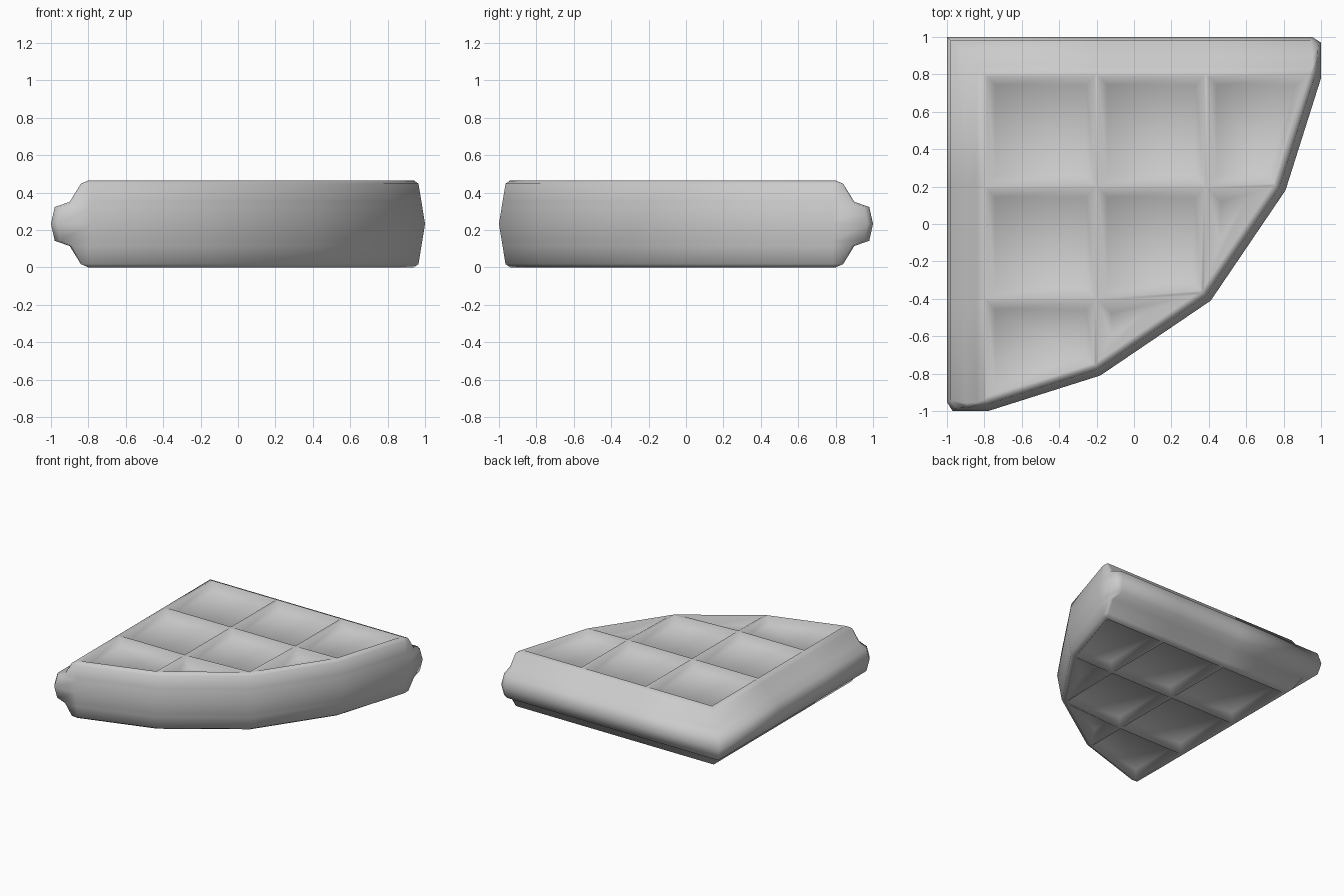
import bpy, bmesh

cube = bpy.data.objects.get("Cube")
if cube:
    bpy.data.objects.remove(cube)

MID = 0.2325
# Wall levels from middle to top: height above middle, crust setback, arc setback
LEVELS = [(0.0, 0.0, 0.0), (0.09, 0.02, 0.0146), (0.118, 0.10, 0.0192),
          (0.215, 0.16, 0.035), (0.2325, 0.2, 0.06)]
# Arc corners measured from the tip of the quarter
ARC = [(0.22, -2), (0.82, -1.81), (1.41, -1.41), (1.81, -0.82), (2, -0.22)]


def outline(crust, arc):
    """Quarter outline, counterclockwise from the tip."""
    c = 0.03 * (1 - crust / 0.2)
    left, back, rim = -1 + crust, 1 - crust, 1 - arc
    k = 1 - arc / 2
    curve = [(-1 + x * k, 1 + y * k) for x, y in ARC]
    pts = [(left, back), (left, 0.2), (left, -0.4),
           (left, -rim + 1.6 * c), (left + c, -rim)] + curve
    pts += [(rim, back - c), (rim - 1.6 * c, back), (0.385, back), (-0.2, back)]
    if crust == LEVELS[-1][1]:          # the crust ends meet the arc here
        pts[5] = pts[4] = pts[3]
        pts[9] = pts[10] = pts[11]
    return pts


bm = bmesh.new()


def ring(level, side):
    h, crust, arc = level
    return [bm.verts.new((x, y, MID + side * h)) for x, y in outline(crust, arc)]


# Crust and curved wall, from bottom to top
rings = [ring(l, -1) for l in reversed(LEVELS)] + [ring(l, 1) for l in LEVELS[1:]]
for a, b in zip(rings, rings[1:]):
    n = len(a)
    for i in range(n):
        j = (i + 1) % n
        bm.faces.new((a[i], a[j], b[j], b[i]))

# Waffle cells on both sides; letters are inner grid corners
CELLS = [(0, 1, "a", 13), (13, "a", "b", 12), (12, "b", 8, 9, 10, 11),
         (1, 2, "c", "a"), ("a", "c", 7, "b"), ("b", 7, 8),
         (2, 3, 4, 5, 6, "c"), ("c", 6, 7)]
GRID = {"a": (-0.2, 0.2), "b": (0.385, 0.2), "c": (-0.2, -0.4)}
for r, z in ((rings[0], 0), (rings[-1], 2 * MID)):
    inner = {k: bm.verts.new((x, y, z)) for k, (x, y) in GRID.items()}
    for cell in CELLS:
        vs = [inner[k] if k in inner else r[k] for k in cell]
        bm.faces.new(vs if z else vs[::-1])

bmesh.ops.remove_doubles(bm, verts=bm.verts[:], dist=0.0005)
cells = [f for f in bm.faces
         if all(abs(abs(v.co.z - MID) - MID) < 0.0001 for v in f.verts)]
bmesh.ops.recalc_face_normals(bm, faces=bm.faces[:])

# Narrow ridge tops, then shallow pockets; the corner pockets slope wider
full = [f for f in cells if len(f.verts) > 3]
corner = [f for f in cells if len(f.verts) == 3]
for faces, slope, depth in ((full, 0.045, -0.045), (corner, 0.07, -0.05)):
    for width, drop in ((0.012, 0.0), (slope, depth)):
        bmesh.ops.inset_individual(bm, faces=faces, thickness=width, depth=drop,
                                   use_even_offset=True)

for face in bm.faces:
    face.smooth = True
mesh = bpy.data.meshes.new("waffle_quarter")
bm.to_mesh(mesh)
bm.free()
waffle = bpy.data.objects.new("waffle_quarter", mesh)
bpy.context.collection.objects.link(waffle)

# Plain grey surface
grey = bpy.data.materials.new("light_grey")
grey.use_nodes = True
colour = (0.6, 0.6, 0.6, 1)
grey.diffuse_color = colour
grey.node_tree.nodes["Principled BSDF"].inputs["Base Color"].default_value = colour
mesh.materials.append(grey)
